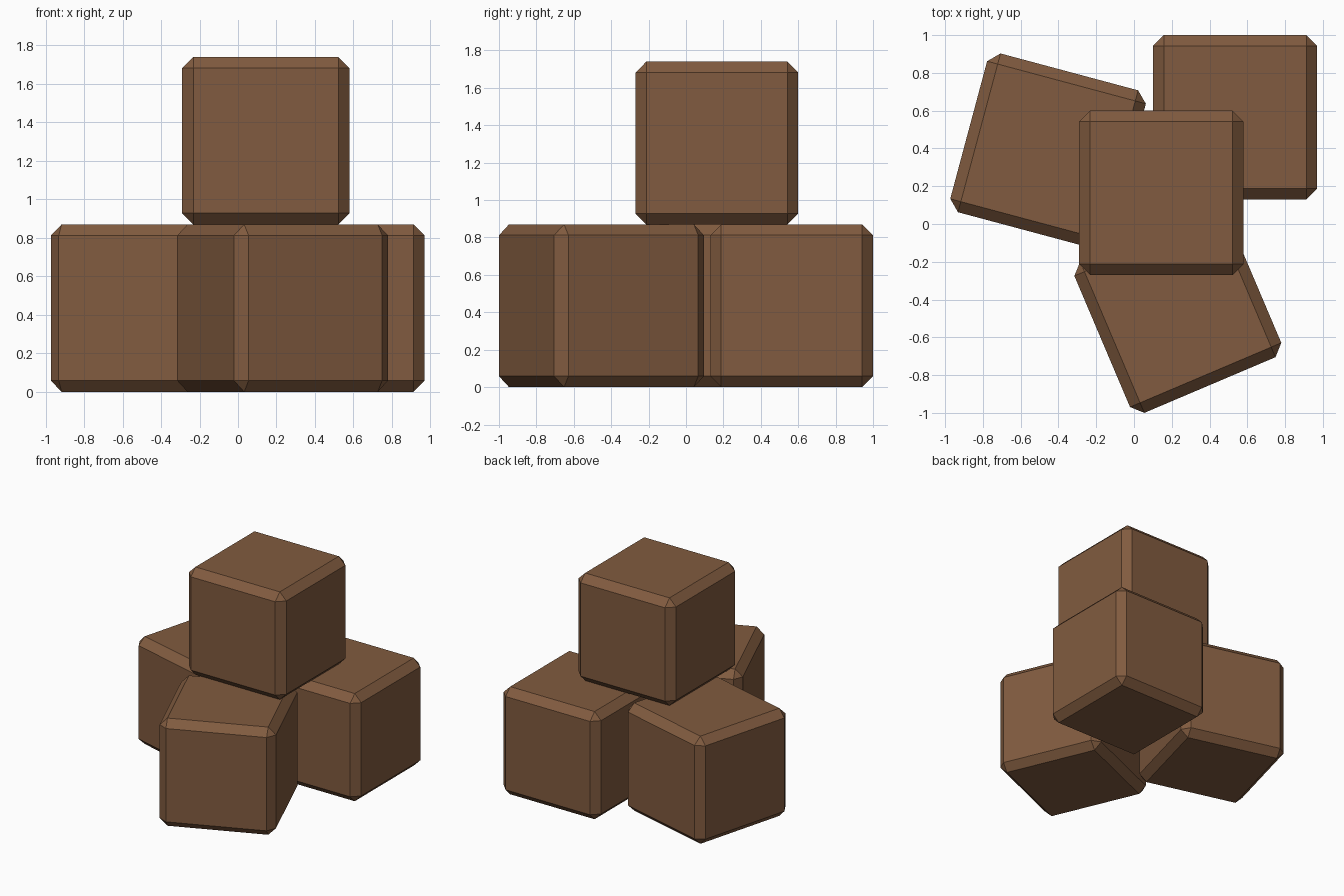
import bpy, bmesh, math

if "Cube" in bpy.data.objects:
    bpy.data.objects.remove(bpy.data.objects["Cube"])

SIZE, BEVEL = 0.87, 0.058

brown = bpy.data.materials.new("warm_brown")
brown.diffuse_color = (0.22, 0.105, 0.05, 1)
brown.use_nodes = True
brown.node_tree.nodes["Principled BSDF"].inputs["Base Color"].default_value = brown.diffuse_color


def crate(name, x, y, base, turn):
    """Chamfered cube standing at height base, turned about z in degrees."""
    bm = bmesh.new()
    bmesh.ops.create_cube(bm, size=SIZE)
    bmesh.ops.bevel(bm, geom=bm.edges[:], offset=BEVEL, offset_type='OFFSET',
                    segments=1, affect='EDGES', profile=0.5)
    mesh = bpy.data.meshes.new(name)
    bm.to_mesh(mesh)
    bm.free()
    mesh.materials.append(brown)
    ob = bpy.data.objects.new(name, mesh)
    ob.location = (x, y, base + SIZE / 2)
    ob.rotation_euler.z = math.radians(turn)
    bpy.context.collection.objects.link(ob)


# Three blocks on the ground, one stacked on top
crate("left_block", -0.455, 0.385, 0, -15)
crate("back_right_block", 0.535, 0.565, 0, 0)
crate("front_block", 0.232, -0.452, 0, 23)
crate("top_block", 0.145, 0.165, SIZE, 0)
